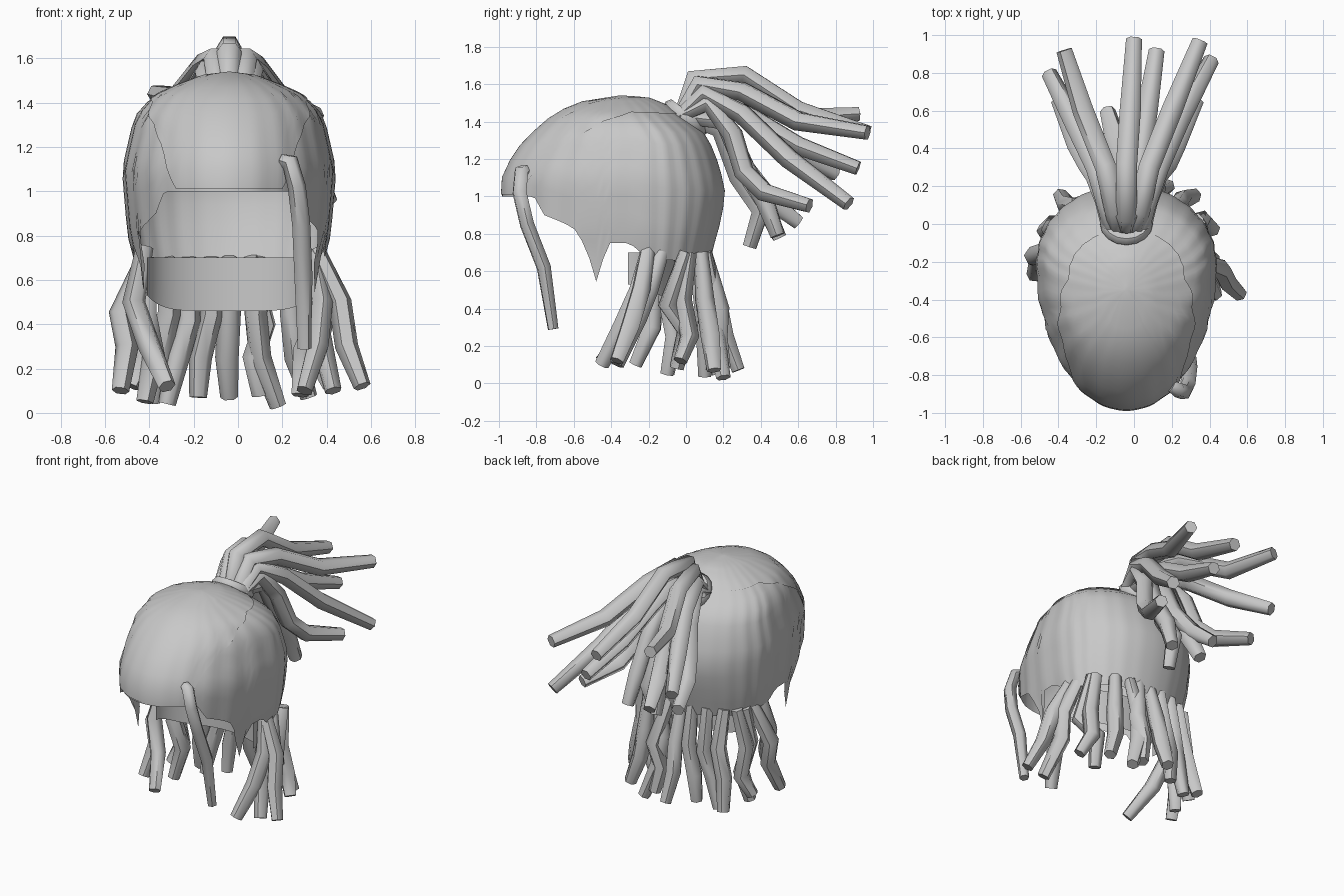
import bpy, bmesh, math

cube = bpy.data.objects.get("Cube")
if cube:
    bpy.data.objects.remove(cube, do_unlink=True)

grey = bpy.data.materials.new("hair_grey")
grey.use_nodes = True
COLOUR = (0.58, 0.58, 0.58, 1)
grey.diffuse_color = COLOUR
for node in grey.node_tree.nodes:
    if node.type == 'BSDF_PRINCIPLED':
        node.inputs["Base Color"].default_value = COLOUR
        node.inputs["Roughness"].default_value = 0.8

XC, TOP = -0.04, 1.54


def lerp(table, v):
    """Piecewise linear lookup in a list of (key, value) pairs."""
    if v <= table[0][0]:
        return table[0][1]
    for (a, p), (b, q) in zip(table, table[1:]):
        if v <= b:
            return p + (q - p) * (v - a) / (b - a)
    return table[-1][1]


def smooth(obj, angle=50):
    bpy.ops.object.select_all(action='DESELECT')
    obj.select_set(True)
    bpy.context.view_layer.objects.active = obj
    bpy.ops.object.shade_smooth_by_angle(angle=math.radians(angle))


def finish(name, bm):
    bmesh.ops.recalc_face_normals(bm, faces=bm.faces)
    me = bpy.data.meshes.new(name)
    bm.to_mesh(me)
    bm.free()
    me.materials.append(grey)
    obj = bpy.data.objects.new(name, me)
    bpy.context.collection.objects.link(obj)
    smooth(obj)
    return obj


# Head-shaped shell: outline tables by height
WIDTH = [(0.65, 0.42), (0.8, 0.46), (1.1, 0.485), (1.34, 0.43), (1.43, 0.35),
         (1.48, 0.24), (1.525, 0.12), (TOP, 0)]
FRONT = [(1.0, -0.99), (1.1, -0.985), (1.18, -0.95), (1.3, -0.87), (1.45, -0.7),
         (1.51, -0.55), (TOP, -0.35)]
BACK = [(0.65, 0.13), (0.9, 0.2), (1.05, 0.215), (1.25, 0.155), (1.36, 0.09),
        (1.42, 0.0), (1.49, -0.1), (1.53, -0.2), (TOP, -0.35)]
MID = [(1.3, -0.2), (TOP, -0.35)]


def shell_point(u, z, grow):
    mid = lerp(MID, z)
    c, s = math.cos(u), math.sin(u)
    reach = mid - lerp(FRONT, z) if c > 0 else lerp(BACK, z) - mid
    r = 1 + 0.008 * abs(s) * math.cos(24 * u)
    x, y = lerp(WIDTH, z) * s * r, mid - reach * c * r
    return (XC + x * grow, -0.3 + (y + 0.3) * grow, 0.9 + (z - 0.9) * grow)


def shell(name, rim, grow, n=120, rings=14):
    """Open dome whose lower edge follows the rim table (by depth)."""
    bm = bmesh.new()
    rows = []
    for j in range(rings):
        t = math.sin(j / rings * math.pi / 2)
        row = []
        for i in range(n):
            u = 2 * math.pi * i / n
            c = math.cos(u)
            base_y = -0.2 - (0.79 if c > 0 else 0.41) * c
            low = lerp(rim, base_y)
            row.append(bm.verts.new(shell_point(u, low + (TOP - low) * t, grow)))
        rows.append(row)
    for a, b in zip(rows, rows[1:]):
        for i in range(n):
            k = (i + 1) % n
            bm.faces.new((a[i], a[k], b[k], b[i]))
    apex = bm.verts.new(shell_point(0, TOP, grow))
    for i in range(n):
        bm.faces.new((rows[-1][i], rows[-1][(i + 1) % n], apex))
    return finish(name, bm)


shell("hair_shell", [(-0.82, 1.0), (-0.76, 0.9), (-0.6, 0.83), (-0.54, 0.73),
                     (-0.48, 0.53), (-0.42, 0.75), (-0.3, 0.75), (-0.25, 0.7),
                     (-0.1, 0.66), (0.2, 0.64)], 0.99)
shell("hair_top_layer", [(-0.88, 1.01), (-0.8, 1.2), (-0.7, 1.3), (-0.5, 1.4),
                         (-0.2, 1.45), (0.2, 1.44)], 1.0, rings=9)

# Curved neck panel inside the back
bm = bmesh.new()
cols = []
for i in range(25):
    a = math.radians(-90 + 180 * i / 24)
    x, y = XC + 0.37 * math.sin(a), -0.31 + 0.25 * math.cos(a)
    low = 0.46 + 0.07 * abs(math.sin(a)) ** 6
    cols.append([bm.verts.new((x, y, z)) for z in (low, 0.58, 0.7)])
for a, b in zip(cols, cols[1:]):
    for j in range(2):
        bm.faces.new((a[j], b[j], b[j + 1], a[j + 1]))
finish("neck_panel", bm)


def lock(name, points, radius):
    """One rope-like lock swept along a few points."""
    cu = bpy.data.curves.new(name, 'CURVE')
    cu.dimensions = '3D'
    cu.bevel_depth = radius
    cu.bevel_resolution = 1
    cu.use_fill_caps = True
    sp = cu.splines.new('POLY')
    sp.points.add(len(points) - 1)
    for i, p in enumerate(points):
        sp.points[i].co = (*p, 1)
        sp.points[i].radius = 0.75 if i in (0, len(points) - 1) else 1.0
    cu.materials.append(grey)
    obj = bpy.data.objects.new(name, cu)
    bpy.context.collection.objects.link(obj)
    bpy.ops.object.select_all(action='DESELECT')
    obj.select_set(True)
    bpy.context.view_layer.objects.active = obj
    bpy.ops.object.convert(target='MESH')
    smooth(bpy.context.view_layer.objects.active, 60)


# Locks hanging around the back of the neck
left_locks = [
    [(.35, -.2, .74), (.46, -.24, .5), (.49, -.3, .3), (.56, -.37, .12)],
    [(.35, -.13, .7), (.41, -.2, .5), (.37, -.26, .35), (.43, -.37, .1)],
    [(.34, -.2, .72), (.38, -.25, .5), (.36, -.34, .3), (.3, -.45, .1)],
    [(.34, 0, .7), (.36, -.1, .42), (.3, 0, .28), (.28, -.05, .08)],
    [(.33, .02, .7), (.34, -.02, .45), (.36, .02, .25), (.42, -.03, .12)],
    [(.22, .08, .7), (.24, .1, .45), (.26, .13, .25), (.32, .15, .07)],
    [(.12, .1, .7), (.08, .14, .45), (.1, .16, .25), (.18, .2, .03)],
    [(.05, .1, .7), (.12, .18, .4), (.07, .17, .25), (.1, .2, .08)],
]
right_locks = [
    [(-.04, .1, .7), (-.04, .17, .45), (-.05, .21, .25), (-.04, .28, .07)],
    [(-.12, .1, .7), (-.12, .14, .45), (-.17, .15, .25), (-.18, .14, .07)],
    [(-.22, .08, .7), (-.22, .12, .42), (-.27, .1, .25), (-.32, .1, .04)],
    [(-.32, .04, .7), (-.31, .09, .45), (-.36, .1, .25), (-.39, .15, .05)],
    [(-.39, 0, .7), (-.44, -.03, .45), (-.42, 0, .25), (-.48, -.04, .12)],
    [(-.41, -.05, .7), (-.42, -.1, .45), (-.38, -.06, .25), (-.42, -.1, .05)],
    [(-.42, -.12, .7), (-.53, -.17, .45), (-.5, -.18, .3), (-.53, -.27, .1)],
    [(-.42, -.2, .75), (-.47, -.24, .5), (-.4, -.3, .3), (-.32, -.45, .12)],
]
for i, p in enumerate(left_locks + right_locks):
    lock(f"neck_lock_{i + 1}", p, 0.053)

# Ponytail locks: all rise from the band, then fan out backwards or hang
fan = [
    [(-.04, .04, 1.63), (-.04, .31, 1.65), (-.02, .6, 1.46), (0, .98, 1.34)],
    [(-.1, .07, 1.6), (-.15, .3, 1.57), (-.27, .6, 1.42), (-.37, .92, 1.44)],
    [(.03, .07, 1.6), (.08, .3, 1.56), (.2, .6, 1.4), (.35, .97, 1.34)],
    [(.06, .1, 1.55), (.13, .3, 1.44), (.24, .55, 1.2), (.41, .87, .96)],
    [(0, .15, 1.52), (.03, .35, 1.42), (.07, .6, 1.27), (.12, .92, 1.15)],
    [(-.14, .1, 1.54), (-.2, .3, 1.44), (-.32, .55, 1.26), (-.45, .8, 1.12)],
    [(.07, .12, 1.5), (.12, .25, 1.33), (.17, .31, 1.13), (.22, .42, 1.02),
     (.33, .66, .95)],
    [(-.15, .12, 1.5), (-.2, .25, 1.33), (-.24, .31, 1.13), (-.3, .42, 1.02),
     (-.4, .66, .95)],
    [(-.06, .2, 1.43), (-.06, .32, 1.15), (-.1, .46, .97), (-.14, .6, .86)],
    [(.04, .2, 1.4), (.08, .3, 1.18), (.08, .42, .98), (.1, .49, .79)],
    [(-.02, .18, 1.36), (0, .28, 1.1), (.01, .4, .92), (0, .34, .73)],
    [(-.11, .2, 1.38), (-.13, .3, 1.12), (-.1, .42, .95), (-.12, .5, .78)],
]
for i, p in enumerate(fan):
    root = (XC + (p[0][0] - XC) * 0.8, -0.03, 1.43)
    lock(f"ponytail_lock_{i + 1}", [root] + p, 0.056)

# Loose lock at the front
lock("front_lock", [(.20, -.86, 1.14), (.235, -.88, 1.13), (.265, -.89, 1.02),
                    (.285, -.85, .85), (.295, -.76, .62), (.30, -.71, .29)], 0.041)

# Band around the ponytail root
bpy.ops.mesh.primitive_torus_add(major_segments=16, minor_segments=6,
                                 major_radius=0.105, minor_radius=0.035,
                                 location=(XC, 0.0, 1.42),
                                 rotation=(math.radians(-38), 0, 0))
band = bpy.context.object
band.name = "ponytail_band"
band.data.materials.append(grey)
smooth(band, 60)
